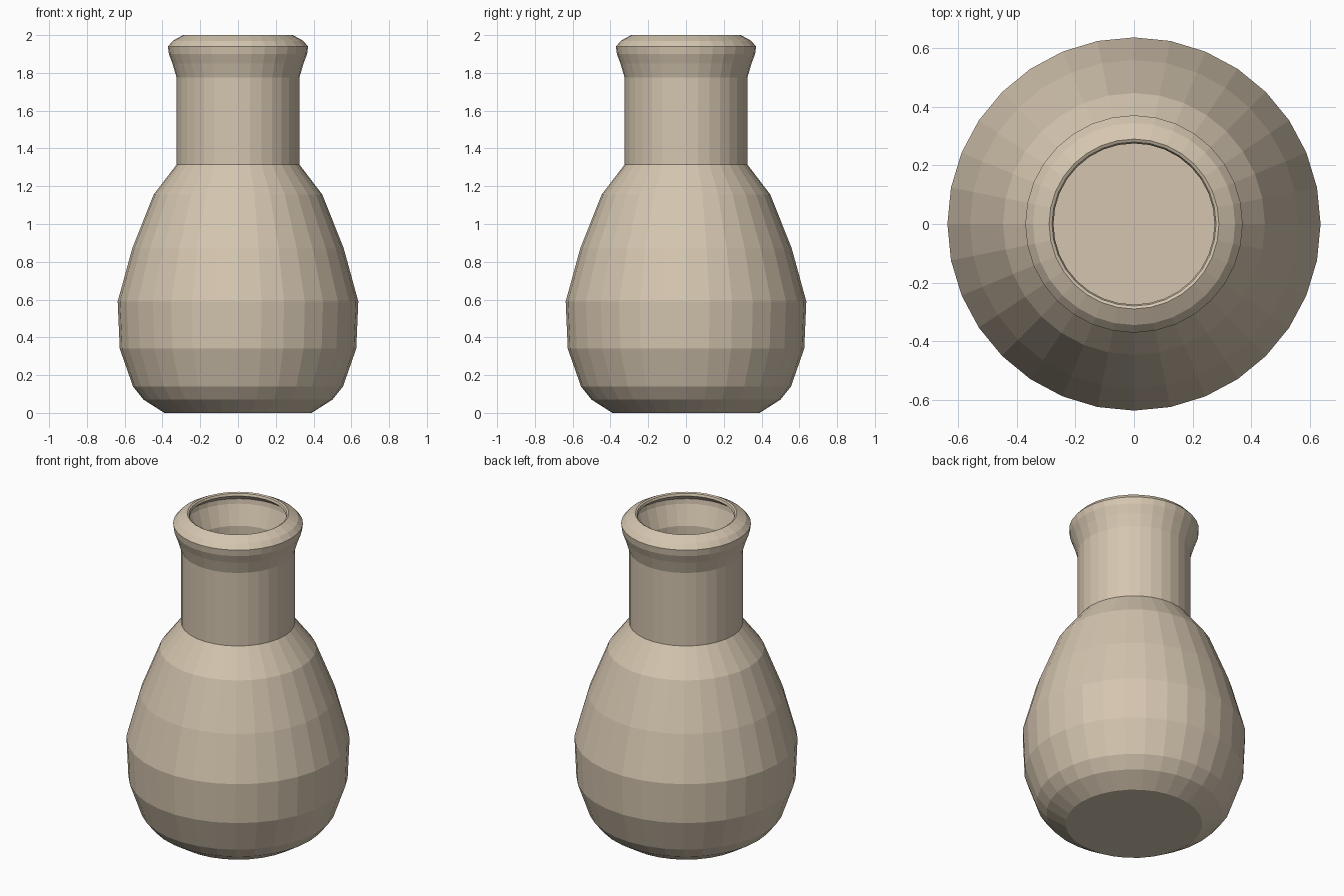
import bpy, bmesh, math

if "Cube" in bpy.data.objects:
    bpy.data.objects.remove(bpy.data.objects["Cube"])

SIDES = 32

clay = bpy.data.materials.new("tan_clay")
clay.diffuse_color = (0.66, 0.56, 0.43, 1)
clay.use_nodes = True
clay.node_tree.nodes["Principled BSDF"].inputs["Base Color"].default_value = clay.diffuse_color

# Outer profile (radius, height) from the base up to the lip
outer = [(0.39, 0), (0.50, 0.07), (0.556, 0.14), (0.626, 0.34), (0.637, 0.59),
         (0.56, 0.87), (0.447, 1.155), (0.325, 1.315), (0.325, 1.775),
         (0.347, 1.85), (0.366, 1.90), (0.371, 1.94), (0.345, 1.97), (0.29, 2.0)]

# Inner profile from the lip down to the floor of the hollow
inner = [(0.28, 1.995), (0.275, 1.98), (0.325, 1.94), (0.322, 1.91),
         (0.305, 1.86), (0.281, 1.79), (0.281, 1.30), (0.406, 1.13),
         (0.517, 0.85), (0.592, 0.58), (0.582, 0.35), (0.517, 0.165),
         (0.47, 0.105), (0.37, 0.045)]


def lathe(name, profile):
    """Spin a profile around z and cap both ends."""
    bm = bmesh.new()
    rings = []
    for r, z in profile:
        angles = [2 * math.pi * i / SIDES for i in range(SIDES)]
        rings.append([bm.verts.new((r * math.cos(a), r * math.sin(a), z))
                      for a in angles])
    for low, high in zip(rings, rings[1:]):
        for i in range(SIDES):
            j = (i + 1) % SIDES
            bm.faces.new((low[i], low[j], high[j], high[i]))
    bm.faces.new(rings[0][::-1])   # underside
    bm.faces.new(rings[-1])        # inside floor
    bmesh.ops.recalc_face_normals(bm, faces=bm.faces)
    mesh = bpy.data.meshes.new(name)
    bm.to_mesh(mesh)
    bm.free()
    mesh.materials.append(clay)
    obj = bpy.data.objects.new(name, mesh)
    bpy.context.collection.objects.link(obj)
    return obj


# One hollow vase, flat shaded
lathe("vase", outer + inner)
